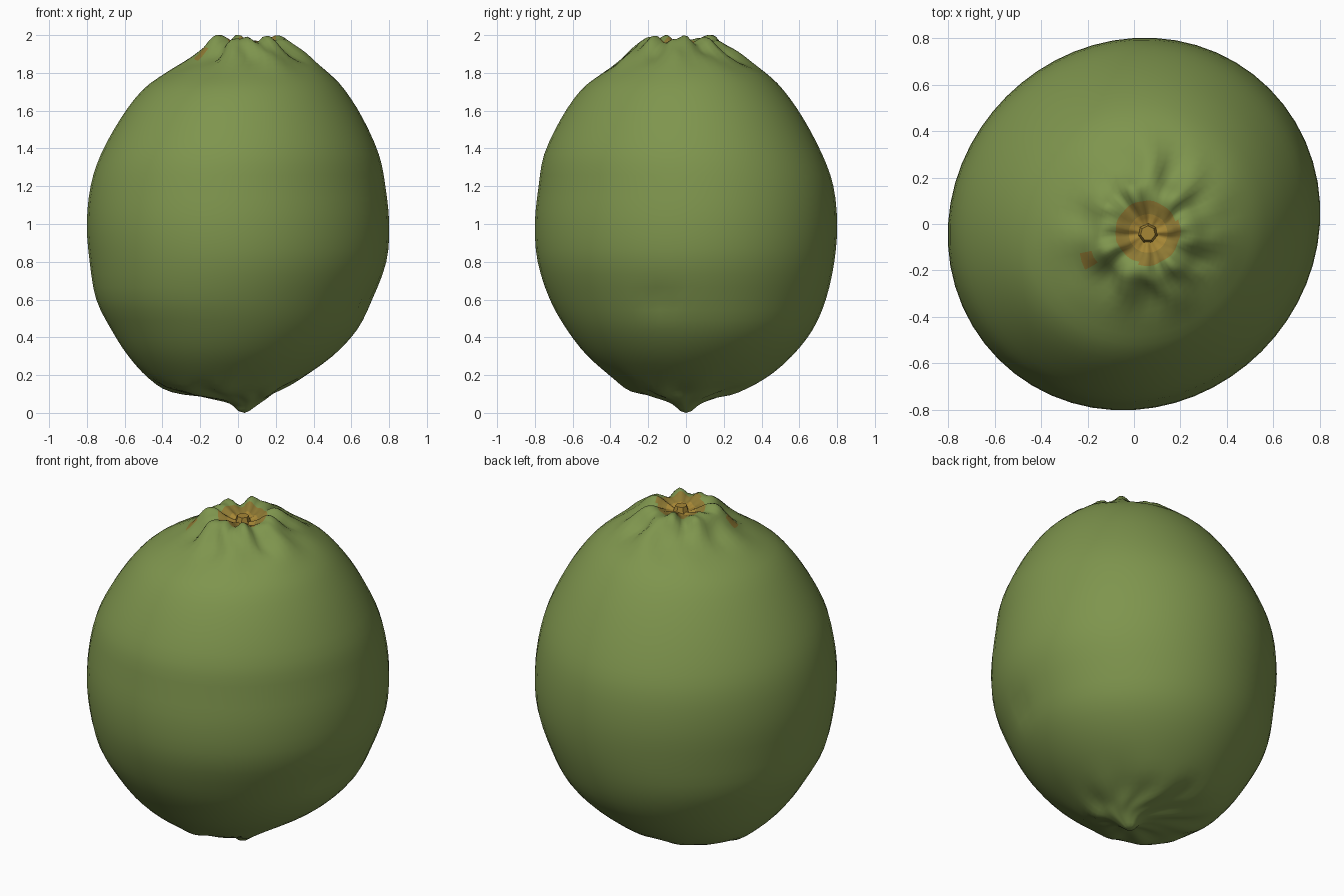
import bpy
import bmesh
import math
from mathutils import Vector

default_cube = bpy.data.objects.get("Cube")
if default_cube:
    bpy.data.objects.remove(default_cube, do_unlink=True)


def make_material(name, colour):
    material = bpy.data.materials.new(name)
    material.use_nodes = True
    rgba = (*colour, 1.0)
    material.diffuse_color = rgba
    material.node_tree.nodes["Principled BSDF"].inputs["Base Color"].default_value = rgba
    return material


MATERIALS = [
    make_material("green peel", (0.21, 0.30, 0.075)),
    make_material("brown scar", (0.27, 0.19, 0.033)),
    make_material("amber stem", (0.38, 0.24, 0.036)),
]
GREEN, BROWN, AMBER = range(len(MATERIALS))

# Cross-sections from the tip up to the stem pit: height, radius, centre x, centre y
SECTIONS = [
    (0.01, 0.03, 0.03, 0), (0.05, 0.08, 0.035, 0), (0.08, 0.16, 0, 0),
    (0.12, 0.29, -0.07, 0), (0.18, 0.40, -0.07, 0.02), (0.3, 0.54, -0.04, 0.02),
    (0.44, 0.65, -0.02, 0.02), (0.6, 0.73, -0.02, 0.01), (0.8, 0.785, 0, 0),
    (1, 0.8, 0, 0), (1.2, 0.78, 0, 0), (1.37, 0.735, 0.01, -0.015),
    (1.56, 0.64, 0.02, -0.02), (1.71, 0.535, 0.03, -0.02), (1.8, 0.43, 0.05, -0.01),
    (1.87, 0.32, 0.07, -0.02), (1.92, 0.25, 0.06, -0.03), (1.965, 0.2, 0.05, -0.03),
    (1.975, 0.15, 0.05, -0.03), (1.955, 0.1, 0.06, -0.04), (1.94, 0.055, 0.06, -0.04),
]
SEGMENTS = 56
STEM = Vector((0.06, -0.04))
BLEMISH = Vector((-0.2, -0.155))


def smooth_sections(sections, steps):
    """Catmull-Rom interpolation through the cross-sections."""
    points = [Vector(s) for s in sections]
    result = []
    for i in range(len(points) - 1):
        a, b = points[max(i - 1, 0)], points[i]
        c, d = points[i + 1], points[min(i + 2, len(points) - 1)]
        for step in range(steps):
            t = step / steps
            result.append(b + (c - a) * t / 2
                          + (a * 2 - b * 5 + c * 4 - d) * t * t / 2
                          + (b * 3 - a - c * 3 + d) * t ** 3 / 2)
    return result + [points[-1]]


def bell(value, centre, width):
    return math.exp(-((value - centre) / width) ** 2)


def peel_point(section, angle):
    """One surface point, with a skewed outline and puckered ends."""
    z, radius, cx, cy = section
    outline = 1 + 0.03 * math.sin(2 * angle) * min(1, radius / 0.6)
    folds = (math.sin(7 * angle + 9 * radius) + 0.7 * math.cos(11 * angle - 14 * radius)
             + 0.5 * math.sin(4 * angle + 1))
    if z > 1.5:
        z += 0.018 * folds * bell(radius, 0.22, 0.13)
        outline += 0.03 * math.sin(9 * angle + 20 * z) * bell(radius, 0.25, 0.12)
    elif z < 0.4:
        z += 0.007 * folds * bell(radius, 0.27, 0.13)
    r = radius * outline
    point = Vector((cx + r * math.cos(angle), cy + r * math.sin(angle), min(z, 2)))
    # shallow dent in the side
    dent = (point - Vector((0.72, -0.15, 0.58))).length
    point.x -= 0.025 * bell(dent, 0, 0.07)
    return point


# Whole fruit, skinned ring by ring
bm = bmesh.new()
rings = []
for section in smooth_sections(SECTIONS, 3):
    rings.append([bm.verts.new(peel_point(section, math.tau * i / SEGMENTS))
                  for i in range(SEGMENTS)])
for lower, upper in zip(rings, rings[1:]):
    for i in range(SEGMENTS):
        j = (i + 1) % SEGMENTS
        bm.faces.new((lower[i], lower[j], upper[j], upper[i]))

# Closed tip
tip = bm.verts.new((0.035, 0, 0))
for i in range(SEGMENTS):
    bm.faces.new((tip, rings[0][(i + 1) % SEGMENTS], rings[0][i]))

# Floor of the stem pit
floor = bm.verts.new((*STEM, 1.935))
for i in range(SEGMENTS):
    bm.faces.new((floor, rings[-1][i], rings[-1][(i + 1) % SEGMENTS]))

# Stem scar and blemish coloured by distance
for face in bm.faces:
    centre = face.calc_center_median()
    distance = (centre.xy - STEM).length
    if centre.z > 1.7:
        if distance < 0.09:
            face.material_index = AMBER
        elif distance < 0.135 or (centre.xy - BLEMISH).length < 0.035:
            face.material_index = BROWN

bmesh.ops.recalc_face_normals(bm, faces=bm.faces)
mesh = bpy.data.meshes.new("fruit_peel")
bm.to_mesh(mesh)
bm.free()
for material in MATERIALS:
    mesh.materials.append(material)
peel = bpy.data.objects.new("fruit_peel", mesh)
bpy.context.collection.objects.link(peel)

# Small stem stub in the pit
bpy.ops.mesh.primitive_cone_add(vertices=7, radius1=0.045, radius2=0.032, depth=0.04,
                                location=(*STEM, 1.95))
stub = bpy.context.object
stub.name = "stem_stub"
stub.data.materials.append(MATERIALS[AMBER])

# Smooth skin
bpy.ops.object.select_all(action="DESELECT")
peel.select_set(True)
bpy.context.view_layer.objects.active = peel
bpy.ops.object.shade_smooth_by_angle(angle=math.radians(60))
